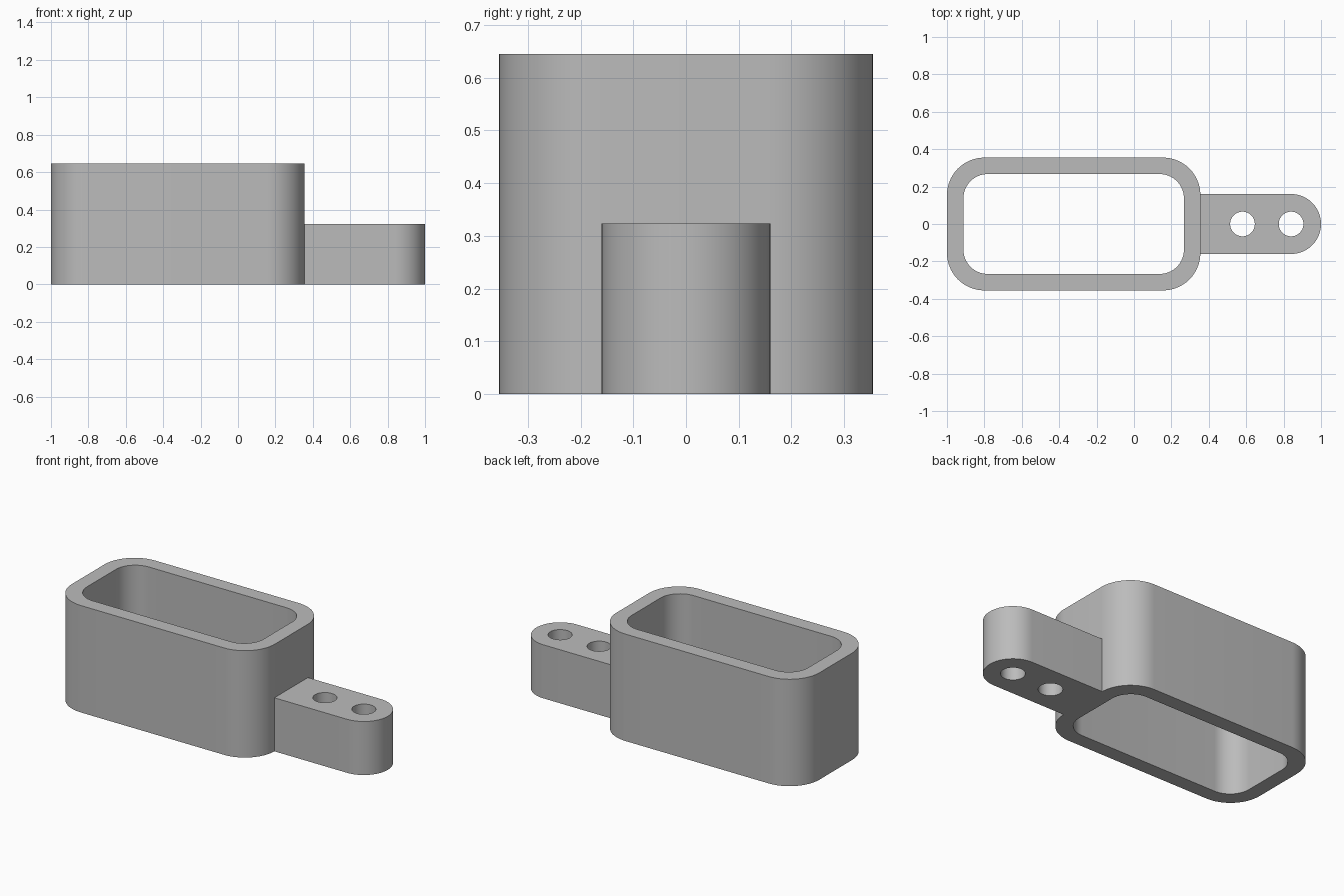
import bpy
import bmesh
from math import pi, cos, sin

cube = bpy.data.objects.get("Cube")
if cube:
    bpy.data.objects.remove(cube, do_unlink=True)

grey = bpy.data.materials.new("plain grey")
grey.use_nodes = True
colour = (0.5, 0.5, 0.5, 1)
grey.diffuse_color = colour
grey.node_tree.nodes["Principled BSDF"].inputs["Base Color"].default_value = colour


def arc(cx, cy, r, start, end, steps):
    return [(cx + r * cos(start + (end - start) * i / steps),
             cy + r * sin(start + (end - start) * i / steps)) for i in range(steps + 1)]


def rounded_rect(x0, x1, half_y, r):
    pts = []
    corners = [(x1 - r, half_y - r), (x0 + r, half_y - r),
               (x0 + r, r - half_y), (x1 - r, r - half_y)]
    for i, (cx, cy) in enumerate(corners):
        pts += arc(cx, cy, r, i * pi / 2, (i + 1) * pi / 2, 16)
    return pts


def circle(cx, r):
    return arc(cx, 0, r, 0, 2 * pi, 48)[:-1]


def extrude_outlines(name, outlines, height):
    """Fill the first outline, minus the others, and raise it to the height."""
    curve = bpy.data.curves.new(name, "CURVE")
    curve.dimensions = "2D"
    curve.fill_mode = "BOTH"
    curve.extrude = height / 2
    for pts in outlines:
        spline = curve.splines.new("POLY")
        spline.points.add(len(pts) - 1)
        for point, (x, y) in zip(spline.points, pts):
            point.co = (x, y, 0, 1)
        spline.use_cyclic_u = True
    obj = bpy.data.objects.new(name, curve)
    bpy.context.collection.objects.link(obj)
    bpy.ops.object.select_all(action="DESELECT")
    obj.select_set(True)
    bpy.context.view_layer.objects.active = obj
    bpy.ops.object.convert(target="MESH")
    obj = bpy.context.object

    # Weld caps to walls and stand the part on the floor
    bm = bmesh.new()
    bm.from_mesh(obj.data)
    bmesh.ops.remove_doubles(bm, verts=bm.verts, dist=0.0001)
    bmesh.ops.translate(bm, verts=bm.verts, vec=(0, 0, height / 2))
    bmesh.ops.recalc_face_normals(bm, faces=bm.faces)
    bm.to_mesh(obj.data)
    bm.free()
    obj.data.materials.clear()
    obj.data.materials.append(grey)
    bpy.ops.object.shade_smooth_by_angle()
    return obj


# Open rectangular sleeve with rounded corners
wall = 0.088
extrude_outlines("sleeve", [
    rounded_rect(-1, 0.355, 0.355, 0.2),
    rounded_rect(-1 + wall, 0.355 - wall, 0.355 - wall, 0.2 - wall * 0.8)], 0.645)

# Mounting tab with a round end and two bolt holes
tab_r = 0.16
tab = [(0.352, -tab_r)] + arc(1 - tab_r, 0, tab_r, -pi / 2, pi / 2, 32) + [(0.352, tab_r)]
extrude_outlines("mounting_tab", [tab, circle(0.58, 0.066), circle(0.84, 0.066)], 0.323)
